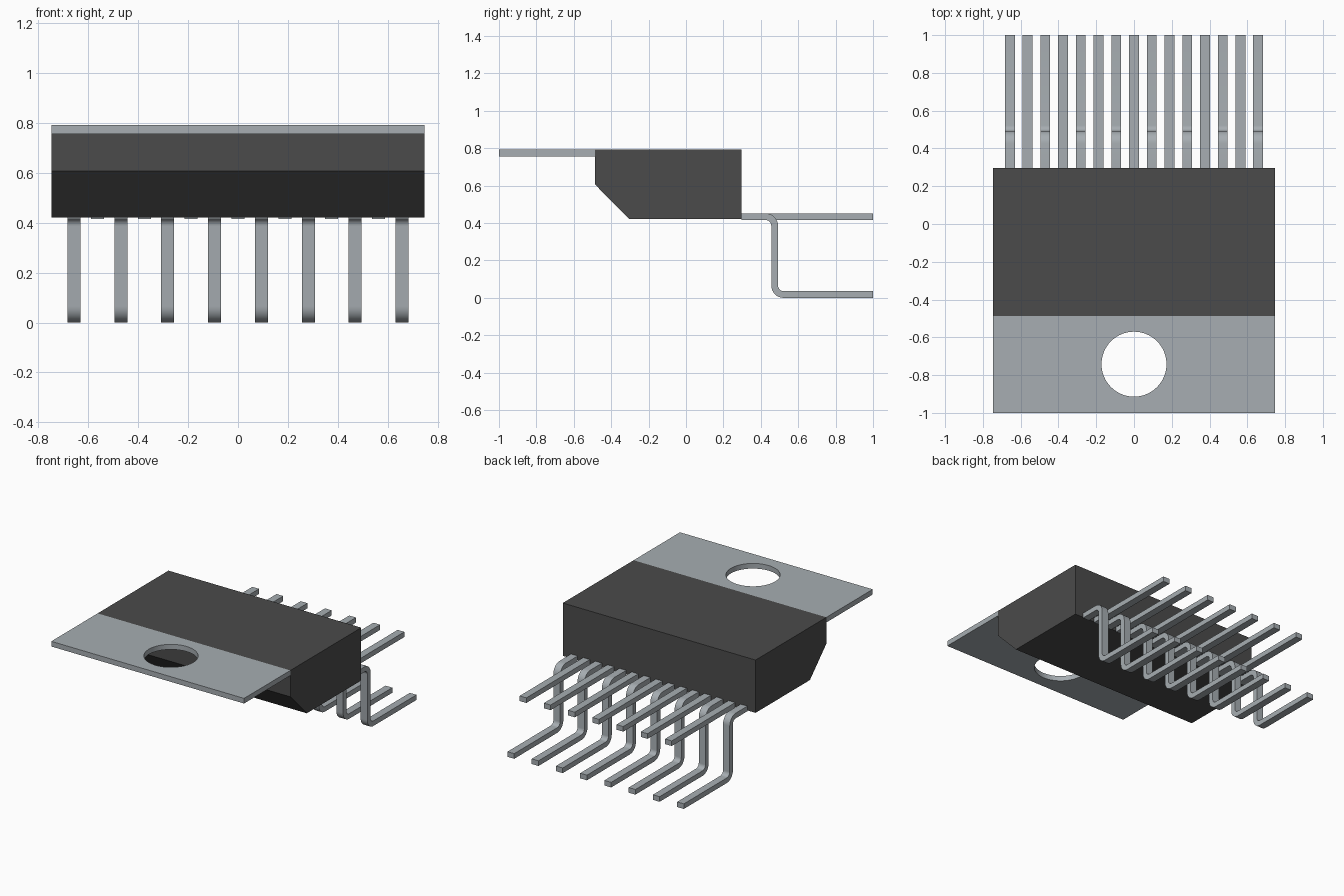
import bpy, bmesh, math

cube = bpy.data.objects.get("Cube")
if cube:
    bpy.data.objects.remove(cube, do_unlink=True)


def material(name, rgb):
    m = bpy.data.materials.new(name)
    m.use_nodes = True
    m.diffuse_color = (*rgb, 1)
    m.node_tree.nodes["Principled BSDF"].inputs["Base Color"].default_value = (*rgb, 1)
    return m


BLACK = material("black_plastic", (0.07, 0.07, 0.07))
METAL = material("tinned_metal", (0.385, 0.42, 0.445))


def finish(bm, name, mat):
    bmesh.ops.recalc_face_normals(bm, faces=bm.faces)
    mesh = bpy.data.meshes.new(name)
    bm.to_mesh(mesh)
    bm.free()
    mesh.materials.append(mat)
    return mesh


def add(name, mesh, x=0.0):
    ob = bpy.data.objects.new(name, mesh)
    ob.location.x = x
    bpy.context.collection.objects.link(ob)
    return ob


def extrude_side(name, profile, width, mat):
    """Extrude a (y, z) outline along x, centred on x = 0."""
    bm = bmesh.new()
    face = bm.faces.new([bm.verts.new((-width / 2, y, z)) for y, z in profile])
    new = bmesh.ops.extrude_face_region(bm, geom=[face])["geom"]
    bmesh.ops.translate(bm, vec=(width, 0, 0),
                        verts=[v for v in new if isinstance(v, bmesh.types.BMVert)])
    return finish(bm, name, mat)


def arc(cy, cz, r, a0, a1, n=8):
    angles = [math.radians(a0 + (a1 - a0) * i / n) for i in range(n + 1)]
    return [(cy + r * math.cos(a), cz + r * math.sin(a)) for a in angles]


HALF = 0.747              # half width of body and tab
FRONT, BACK = -0.487, 0.297
TOP, BOTTOM = 0.792, 0.422

# Moulded body with a chamfered lower front
body = [(FRONT, TOP), (BACK, TOP), (BACK, BOTTOM), (-0.305, BOTTOM), (FRONT, 0.607)]
add("body", extrude_side("body", body, 2 * HALF, BLACK))

# Mounting tab with a round hole
bm = bmesh.new()
tab_bottom = 0.756
rect = [(-HALF, -1), (HALF, -1), (HALF, FRONT), (-HALF, FRONT)]
hole = arc(0, -0.742, 0.172, 0, 360, 64)[:-1]
edges = []
for loop in (rect, hole):
    vs = [bm.verts.new((x, y, tab_bottom)) for x, y in loop]
    edges += [bm.edges.new((vs[i - 1], vs[i])) for i in range(len(vs))]
bmesh.ops.triangle_fill(bm, use_beauty=True, edges=edges)
new = bmesh.ops.extrude_face_region(bm, geom=bm.faces[:])["geom"]
bmesh.ops.translate(bm, vec=(0, 0, TOP - tab_bottom),
                    verts=[v for v in new if isinstance(v, bmesh.types.BMVert)])
tab = add("mounting_tab", finish(bm, "mounting_tab", METAL))

# Leads: straight ones alternate with ones bent down to the ground
T, W, PITCH = 0.036, 0.052, 0.0939
LEAD_TOP, OUTER = 0.452, 0.066
INNER = OUTER - T
KNEE = 0.456              # front of the vertical run
upper = (KNEE + T - OUTER, LEAD_TOP - OUTER)
lower = (KNEE + OUTER, OUTER)

straight = extrude_side("straight_lead", [
    (BACK, LEAD_TOP), (1, LEAD_TOP), (1, LEAD_TOP - T), (BACK, LEAD_TOP - T)], W, METAL)
bent = extrude_side("bent_lead", [
    (BACK, LEAD_TOP), *arc(*upper, OUTER, 90, 0), *arc(*lower, INNER, 180, 270),
    (1, T), (1, 0), *arc(*lower, OUTER, 270, 180), *arc(*upper, INNER, 0, 90),
    (BACK, LEAD_TOP - T)], W, METAL)

smooth = [tab]
for i in range(15):
    is_bent = i % 2 == 0
    name = f"{'bent' if is_bent else 'straight'}_lead_{i + 1}"
    smooth.append(add(name, bent if is_bent else straight, (i - 7) * PITCH))

# Smooth the hole and bends, keeping square edges sharp
bpy.ops.object.select_all(action='DESELECT')
for ob in smooth[:2]:
    ob.select_set(True)
bpy.context.view_layer.objects.active = tab
bpy.ops.object.shade_smooth_by_angle(angle=math.radians(30))
